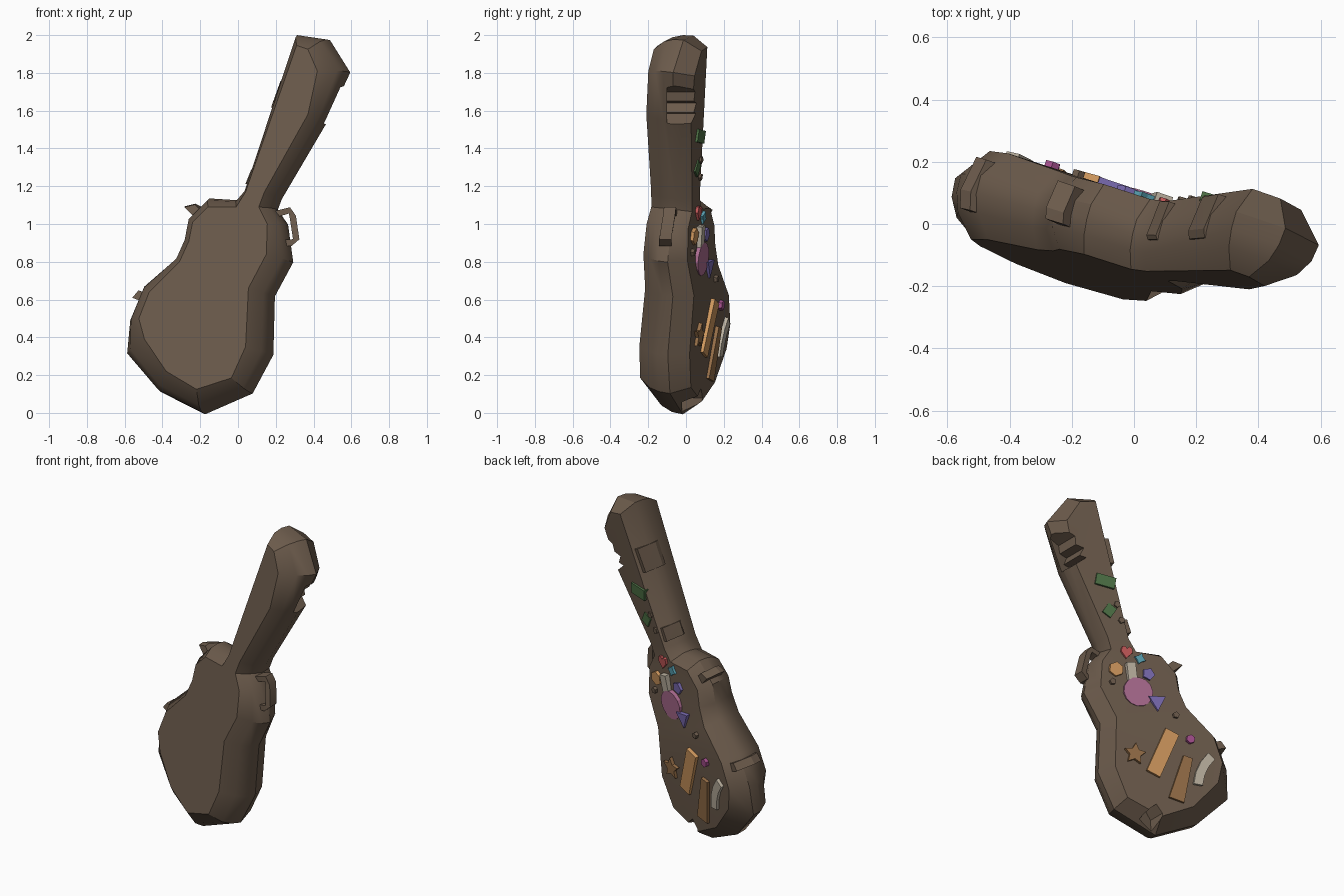
import bpy, bmesh, math
from mathutils import Vector

cube = bpy.data.objects.get("Cube")
if cube:
    bpy.data.objects.remove(cube, do_unlink=True)


def material(name, r, g, b):
    m = bpy.data.materials.new(name)
    m.use_nodes = True
    m.diffuse_color = (r, g, b, 1)
    m.node_tree.nodes["Principled BSDF"].inputs["Base Color"].default_value = (r, g, b, 1)
    return m


LEATHER = material("brown leather", .15, .105, .072)
GREEN = material("green", .075, .165, .06)
RED = material("red", .55, .1, .1)
TEAL = material("teal", .1, .36, .45)
ORANGE = material("orange", .62, .31, .11)
CREAM = material("cream", .5, .44, .35)
VIOLET = material("violet", .2, .15, .45)
PINK = material("pink", .41, .15, .28)
WOOD = material("wood brown", .31, .16, .065)
MAGENTA = material("magenta", .38, .08, .27)


def finish(bm, name, mat, smooth=None):
    bmesh.ops.recalc_face_normals(bm, faces=bm.faces)
    me = bpy.data.meshes.new(name)
    bm.to_mesh(me)
    bm.free()
    ob = bpy.data.objects.new(name, me)
    bpy.context.collection.objects.link(ob)
    me.materials.append(mat)
    bpy.ops.object.select_all(action='DESELECT')
    ob.select_set(True)
    bpy.context.view_layer.objects.active = ob
    if smooth:
        bpy.ops.object.shade_smooth_by_angle(angle=math.radians(smooth))
    return ob


def prism(name, base, shift, mat):
    bm = bmesh.new()
    a = [bm.verts.new(p) for p in base]
    b = [bm.verts.new(Vector(p) + Vector(shift)) for p in base]
    bm.faces.new(a)
    bm.faces.new(b)
    for i in range(len(a)):
        j = (i + 1) % len(a)
        bm.faces.new((a[i], a[j], b[j], b[i]))
    return finish(bm, name, mat)


# The case leans: its front lies on a tilted plane
NORMAL = Vector((.32, 1, -.116)).normalized()


def plane_y(x, z):
    return -.275 - .32 * x + .116 * z


def depth(z):
    steps = [(-1, .295), (.6, .29), (.85, .255), (1.05, .233), (1.3, .235),
             (1.5, .25), (1.75, .27), (9, .27)]
    for (z0, d0), (z1, d1) in zip(steps, steps[1:]):
        if z <= z1:
            return d0 + (d1 - d0) * (z - z0) / (z1 - z0)


# Front panel outline: x, z, bulge of the side
OUTLINE = [(-.22, .125, 1.02), (-.38, .22, 1.2), (-.495, .39, 1.5), (-.525, .5, .85),
           (-.47, .64, .8), (-.31, .80, .6), (-.26, .91, .6), (-.24, 1.01, .6),
           (-.16, 1.09, .6), (-.01, 1.09, .5), (.04, 1.17, .35), (.31, 1.945, .6),
           (.37, 1.925, .85), (.42, 1.81, 1.15), (.37, 1.58, .55), (.14, 1.17, .5),
           (.11, 1.09, .5), (.155, 1.0, .62), (.15, .84, .92), (.055, .66, .85),
           (.04, .35, .9), (-.035, .185, .75)]
LAYERS = [(0, 0), (.24, .07), (.45, .095), (.66, .1), (1, .03)]   # depth share, bulge
COUNT = len(OUTLINE)


def edge_normal(i):
    a, b = OUTLINE[i % COUNT], OUTLINE[(i + 1) % COUNT]
    return Vector((a[1] - b[1], b[0] - a[0])).normalized()


def side_point(x, z, out, share, bulge):
    ox, oz = out * bulge
    p = Vector((x + ox, plane_y(x + ox, z + oz), z + oz))
    return p + NORMAL * depth(z) * share


# Case shell
bm = bmesh.new()
rings = []
for share, bulge in LAYERS:
    ring = []
    for i, (x, z, f) in enumerate(OUTLINE):
        n0, n1 = edge_normal(i - 1), edge_normal(i)
        out = (n0 + n1).normalized()
        out /= max(.75, out.dot(n0))
        ring.append(bm.verts.new(side_point(x, z, out, share, bulge * f)))
    rings.append(ring)
for r0, r1 in zip(rings, rings[1:]):
    for i in range(COUNT):
        j = (i + 1) % COUNT
        bm.faces.new((r0[i], r0[j], r1[j], r1[i]))
# Front and back panels, each split into a neck and a body
caps = []
for ring in (rings[0], rings[-1]):
    caps += [bm.faces.new(ring[10:16]), bm.faces.new(ring[:11] + ring[15:])]
bm.normal_update()
bmesh.ops.triangulate(bm, faces=caps)
case = finish(bm, "case_shell", LEATHER)

# Torn bite in the head and split at the foot
bite = [(.72, 1.76), (.56, 1.73), (.48, 1.70), (.47, 1.65), (.42, 1.64),
        (.44, 1.59), (.40, 1.585), (.46, 1.53), (.70, 1.49)]
split = [(-.15, -.1), (-.14, .08), (-.10, .13), (-.06, .09), (-.03, -.1)]
for name, profile, y0, y1 in (("bite", bite, -.1, .075), ("split", split, -.02, .3)):
    cutter = prism(name + "_cutter", [(x, y0, z) for x, z in profile], (0, y1 - y0, 0), LEATHER)
    cutter.hide_render = True
    mod = case.modifiers.new(name, 'BOOLEAN')
    mod.operation = 'DIFFERENCE'
    mod.solver = 'EXACT'
    mod.object = cutter
    bpy.context.view_layer.objects.active = case
    bpy.ops.object.modifier_apply(modifier=mod.name)
    bpy.data.objects.remove(cutter, do_unlink=True)
bpy.ops.object.select_all(action='DESELECT')
case.select_set(True)
bpy.context.view_layer.objects.active = case
bpy.ops.object.shade_smooth_by_angle(angle=math.radians(32))


# Latches wrapped over the sides
def latch(name, i, t, half, extra, shares):
    a, b = Vector(OUTLINE[i]), Vector(OUTLINE[(i + 1) % COUNT])
    out = edge_normal(i)
    bm = bmesh.new()
    for tt, lift in ((t - half, extra), (t + half, extra * .5)):
        x, z, f = a.lerp(b, tt)
        for share, bulge in ((shares[0], .08), (.45, .1), (shares[1], .08)):
            for add in (-.03, lift):
                bm.verts.new(side_point(x, z, out, share, bulge * f + add))
    bmesh.ops.convex_hull(bm, input=bm.verts)
    finish(bm, name, LEATHER)


latch("lower_latch", 3, .75, .16, .03, (.25, .85))
latch("upper_latch", 7, .35, .22, .06, (.3, .85))
latch("neck_latch", 10, .1, .05, .012, (.4, .95))
latch("head_latch", 10, .66, .09, .008, (.35, .9))

# Carrying handle: a square bar swept along a bent path
path = [Vector(p) for p in ((.15, -.08, 1.02), (.21, -.08, 1.055), (.272, -.085, 1.072),
                            (.29, -.09, 1.04), (.308, -.11, .92), (.28, -.11, .90), (.2, -.11, .90))]
bm = bmesh.new()
loops = []
for i, p in enumerate(path):
    t = (path[min(i + 1, len(path) - 1)] - path[max(i - 1, 0)]).normalized()
    u = t.cross(Vector((0, 1, 0))).normalized() * .017
    v = Vector((0, .032, 0))
    loops.append([bm.verts.new(p + u * a + v * b) for a, b in ((1, 1), (-1, 1), (-1, -1), (1, -1))])
for l0, l1 in zip(loops, loops[1:]):
    for i in range(4):
        j = (i + 1) % 4
        bm.faces.new((l0[i], l0[j], l1[j], l1[i]))
bm.faces.new(loops[0])
bm.faces.new(loops[-1])
finish(bm, "handle", LEATHER, 30)

# Ornaments on the back panel
ACROSS = Vector((1, -.32, 0)).normalized()
UP = Vector((0, .116, 1)).normalized()


def ornament(name, mat, x, z, turn, shape, height=.016):
    c, s = math.cos(turn), math.sin(turn)
    origin = Vector((x, plane_y(x, z) + depth(z) * 1.056, z)) - NORMAL * .02
    pts = [origin + ACROSS * (a * c - b * s) + UP * (a * s + b * c) for a, b in shape]
    prism(name, pts, NORMAL * (height + .02), mat)


def slab(w, h, top=1):
    w, h = w / 2, h / 2
    return [(-w, -h), (w, -h), (w * top, h), (-w * top, h)]


def gem(n, r, inner=1):
    return [((r if i % 2 == 0 else r * inner) * math.sin(math.tau * i / n),
             (r if i % 2 == 0 else r * inner) * math.cos(math.tau * i / n)) for i in range(n)]


arc = [(math.cos(k * .23) * r - .3, math.sin(k * .23) * r)
       for r, ks in ((.33, (-2, -1, 0, 1)), (.275, (1, 0, -1, -2))) for k in ks]
heart = [(0, -.04), (.035, 0), (.03, .03), (.012, .035), (0, .02), (-.012, .035), (-.03, .03), (-.035, 0)]

ornament("green_bar", GREEN, .275, 1.465, .08, slab(.12, .068))
ornament("green_block", GREEN, .23, 1.295, .5, slab(.06, .07))
ornament("red_heart", RED, .11, 1.06, 0, heart)
ornament("teal_star", TEAL, .03, 1.035, .2, gem(8, .035, .6))
ornament("orange_gem", ORANGE, .17, .935, 0, gem(6, .045))
ornament("pink_disc", PINK, .04, .815, 0, gem(14, .09), .012)
ornament("cream_strip", CREAM, .08, .925, -.2, slab(.055, .135), .025)
ornament("violet_gem", VIOLET, -.02, .945, .3, gem(5, .038))
ornament("violet_triangle", VIOLET, -.07, .775, .9, gem(3, .06))
ornament("magenta_gem", MAGENTA, -.265, .57, 0, gem(6, .027))
ornament("brown_star", WOOD, .05, .41, 0, gem(10, .068, .5))
ornament("orange_plank", ORANGE, -.11, .45, .32, slab(.088, .3))
ornament("brown_plank", WOOD, -.235, .315, .17, slab(.095, .285, .6))
ornament("cream_arc", CREAM, -.36, .43, .45, arc)

# Loose leather studs
for k, (x, z) in enumerate(((-.18, .71), (.19, .85), (.155, 1.25), (.19, 1.34))):
    ornament("stud_%d" % k, LEATHER, x, z, k, gem(5, .02))
